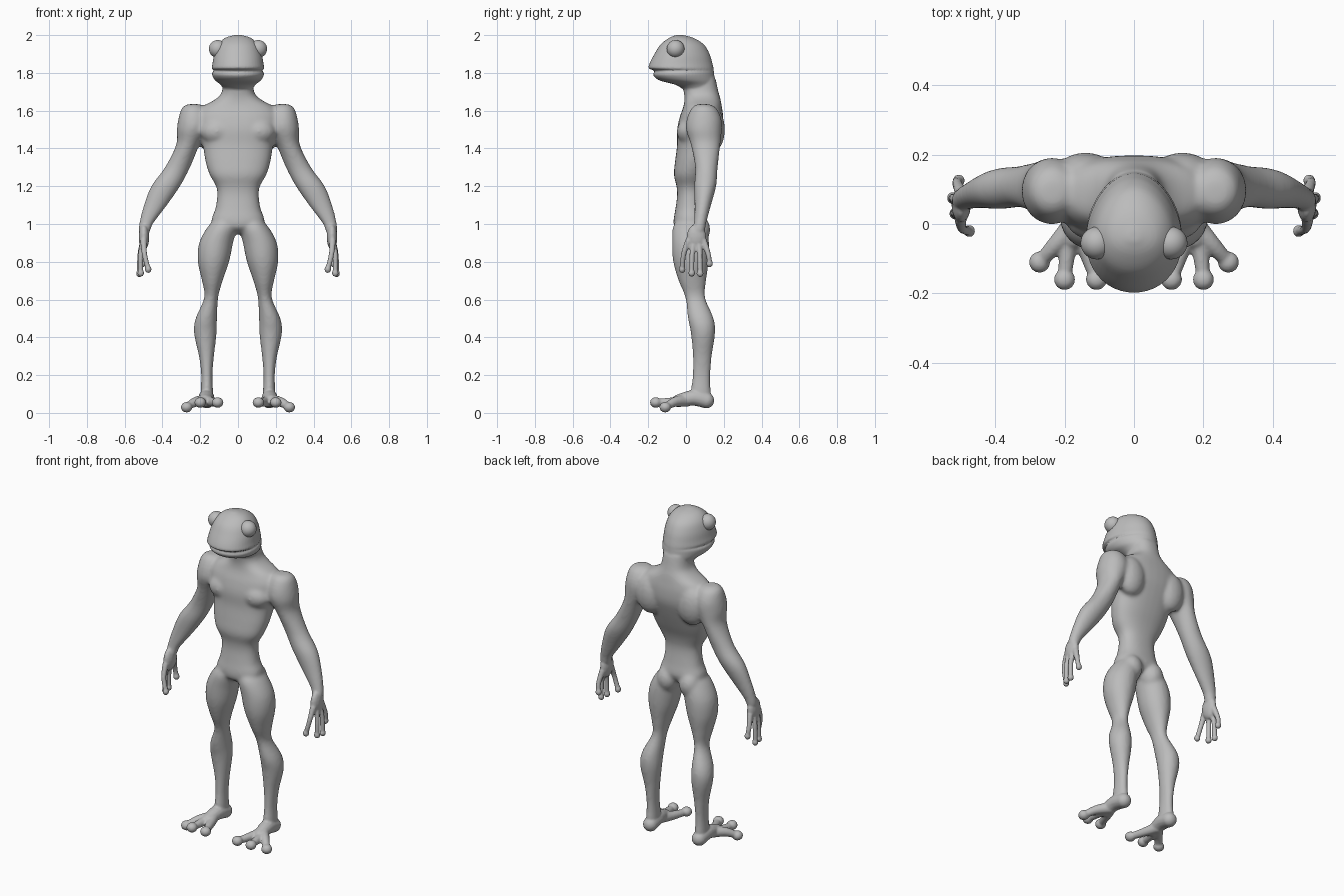
import bpy
import bmesh
import math
from mathutils import Matrix, Vector

cube = bpy.data.objects.get("Cube")
if cube:
    bpy.data.objects.remove(cube)

skin = bpy.data.materials.new("grey_skin")
skin.use_nodes = True
skin.diffuse_color = (0.5, 0.5, 0.5, 1)
skin.node_tree.nodes["Principled BSDF"].inputs["Base Color"].default_value = skin.diffuse_color


def spline(rows, steps=4):
    """Smooth interpolation through rows of numbers."""
    out = []
    for i in range(len(rows) - 1):
        a, b, c, d = (rows[max(i - 1, 0)], rows[i], rows[i + 1], rows[min(i + 2, len(rows) - 1)])
        for k in range(steps):
            t = k / steps
            out.append([q + t / 2 * (r - p + t * (2 * p - 5 * q + 4 * r - s + t * (3 * (q - r) + s - p)))
                        for p, q, r, s in zip(a, b, c, d)])
    return out + [rows[-1]]


def bridge(bm, rings):
    """Closed skin through rings of points."""
    rings = [[bm.verts.new(p) for p in ring] for ring in rings]
    for lo, hi in zip(rings, rings[1:]):
        for k in range(len(lo)):
            bm.faces.new((lo[k], lo[k - 1], hi[k - 1], hi[k]))
    bm.faces.new(rings[0])
    bm.faces.new(rings[-1])


def loft(bm, rows, side=1, power=1.0, taper=0.0, n=32):
    """Skin over level slices: height, centre x, half width, front y, back y."""
    rings = []
    for z, cx, rx, front, back in spline(rows):
        ring = []
        for k in range(n):
            a = math.tau * k / n
            c, s = (math.copysign(abs(f) ** power, f) for f in (math.cos(a), math.sin(a)))
            x = cx + rx * c * (1 - taper * s)
            ring.append((side * x, (front + back) / 2 + (back - front) / 2 * s, z))
        rings.append(ring)
    bridge(bm, rings)


def blob(bm, centre, size, side=1):
    x, y, z = centre
    bmesh.ops.create_uvsphere(bm, u_segments=16, v_segments=10, radius=1,
                              matrix=Matrix.Translation((side * x, y, z)) @ Matrix.Diagonal((*size, 1)))


def tube(bm, points, side=1, n=14):
    """Round limb through points of x, y, z, radius, with rounded ends."""
    path = [(Vector((side * x, y, z)), r) for x, y, z, r in spline(points)]
    rings = []
    for i, (centre, r) in enumerate(path):
        along = path[min(i + 1, len(path) - 1)][0] - path[max(i - 1, 0)][0]
        u = along.orthogonal() if i == 0 else u - u.project(along)
        u.normalize()
        v = along.normalized().cross(u)
        rings.append([centre + r * (u * math.cos(math.tau * k / n) + v * math.sin(math.tau * k / n))
                      for k in range(n)])
    bridge(bm, rings)
    for x, y, z, r in (points[0], points[-1]):
        blob(bm, (x, y, z), (r, r, r), side)


def fuse(ob, bm, voxel, repeats):
    """Merge all shells into one smooth surface."""
    bmesh.ops.recalc_face_normals(bm, faces=bm.faces)
    bm.to_mesh(ob.data)
    bm.free()
    bpy.context.view_layer.objects.active = ob
    remesh = ob.modifiers.new("merge", 'REMESH')
    remesh.mode = 'VOXEL'
    remesh.voxel_size = voxel
    remesh.use_smooth_shade = True
    smooth = ob.modifiers.new("soften", 'SMOOTH')
    smooth.factor = 0.5
    smooth.iterations = repeats
    for name in ("merge", "soften"):
        bpy.ops.object.modifier_apply(modifier=name)


def make(name):
    ob = bpy.data.objects.new(name, bpy.data.meshes.new(name))
    bpy.context.collection.objects.link(ob)
    return ob


# Torso and neck
body = make("body")
bm = bmesh.new()
loft(bm, [(.95, 0, .03, -.02, .04), (.98, 0, .1, -.06, .09), (1.02, 0, .14, -.066, .11),
          (1.08, 0, .12, -.056, .1), (1.15, 0, .11, -.047, .09), (1.2, 0, .116, -.05, .09),
          (1.26, 0, .15, -.064, .105), (1.33, 0, .172, -.058, .135), (1.42, 0, .187, -.047, .17),
          (1.5, 0, .21, -.047, .195), (1.57, 0, .22, -.032, .197), (1.62, 0, .19, -.014, .19),
          (1.66, 0, .12, -.008, .183), (1.7, 0, .085, -.012, .172), (1.78, 0, .08, -.03, .155)],
     power=.85)

for side in (1, -1):
    # Shoulder and arm
    loft(bm, [(1.635, .235, .03, .06, .12), (1.615, .235, .062, .03, .16), (1.56, .235, .08, .005, .187),
              (1.5, .24, .084, 0, .19), (1.42, .265, .062, .025, .182), (1.3, .32, .067, .048, .168),
              (1.2, .383, .077, .043, .16), (1.09, .442, .06, .045, .13), (1, .487, .037, .04, .107),
              (.95, .497, .03, .025, .1)], side)
    # Leg
    loft(bm, [(1.03, .075, .035, -.03, .08), (.99, .082, .075, -.068, .11), (.9, .116, .09, -.074, .122),
              (.8, .13, .083, -.068, .12), (.7, .136, .055, -.04, .107), (.61, .142, .037, -.004, .102),
              (.5, .168, .057, .01, .147), (.42, .173, .06, .026, .154), (.3, .167, .04, .036, .137),
              (.2, .165, .03, .034, .13), (.12, .165, .033, .025, .132), (.06, .165, .035, .02, .14)], side)
    # Chest, shoulder blade and buttock
    blob(bm, (.11, .02, 1.49), (.09, .07, .07), side)
    blob(bm, (.14, .14, 1.5), (.09, .067, .12), side)
    blob(bm, (.075, .06, .97), (.065, .07, .08), side)
fuse(body, bm, .01, 8)

# Head, with the mouth as a pinched slice
bm = bmesh.new()
loft(bm, [(1.7, 0, .07, 0, .16), (1.735, 0, .09, -.05, .158), (1.76, 0, .12, -.14, .155),
          (1.785, 0, .135, -.172, .15), (1.803, 0, .136, -.17, .148), (1.812, 0, .126, -.158, .147),
          (1.823, 0, .138, -.196, .146), (1.85, 0, .134, -.193, .14), (1.9, 0, .125, -.167, .125),
          (1.95, 0, .105, -.135, .095), (1.985, 0, .068, -.09, .04), (2.001, 0, .015, -.05, -.02)],
     taper=.12, n=48)

FINGERS = [(.475, -.02, .76), (.515, .03, .74), (.522, .075, .738), (.505, .125, .79)]
TOES = [(.272, -.11, .03), (.2, -.16, .055), (.108, -.16, .055)]

for side in (1, -1):
    # Palm and fingers with round tips
    blob(bm, (.498, .055, .93), (.028, .052, .07), side)
    for x, y, z in FINGERS:
        spread = y - .055
        tube(bm, [(.5, .055 + spread * .55, .91, .018),
                  ((x + .515) / 2, .055 + spread * .9, .84, .014), (x, y, z, .014)], side)
        blob(bm, (x, y, z), (.018, .018, .02), side)
    # Foot and splayed toes with round pads
    tube(bm, [(.165, .108, .066, .042), (.168, .04, .08, .042), (.175, -.04, .064, .034)], side)
    for x, y, z in TOES:
        tube(bm, [(.17, 0, .066, .034), (.178 + (x - .178) * .5, -.06, .058, .026),
                  (x, y, z, .019)], side)
        blob(bm, (x, y, z), (.031, .031, .028), side)
bm.from_mesh(body.data)
fuse(body, bm, .006, 3)
body.data.materials.clear()
body.data.materials.append(skin)

# Bulging eyes
for side, name in ((1, "left_eye"), (-1, "right_eye")):
    eye = make(name)
    eye.data.materials.append(skin)
    bm = bmesh.new()
    bmesh.ops.create_uvsphere(bm, u_segments=32, v_segments=20, radius=.047,
                              matrix=Matrix.Translation((side * .107, -.055, 1.927)))
    for face in bm.faces:
        face.smooth = True
    bm.to_mesh(eye.data)
    bm.free()
